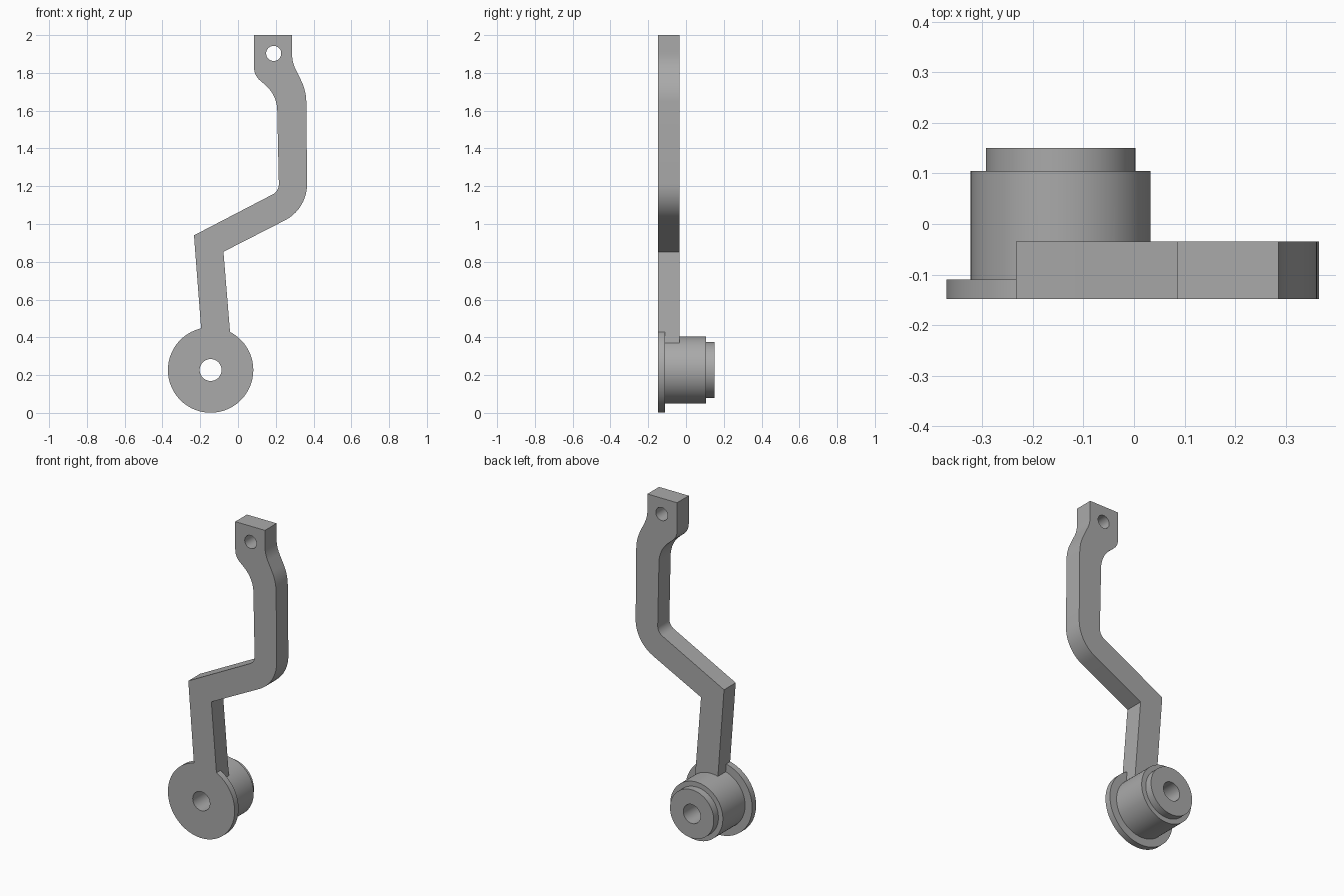
import bpy, bmesh, math
from mathutils import Vector

if "Cube" in bpy.data.objects:
    bpy.data.objects.remove(bpy.data.objects["Cube"], do_unlink=True)

steel = bpy.data.materials.new("plain_grey")
steel.use_nodes = True
GREY = (0.4, 0.4, 0.4, 1)
steel.diffuse_color = GREY
steel.node_tree.nodes["Principled BSDF"].inputs["Base Color"].default_value = GREY

HUB_X, HUB_Z = -0.145, 0.227
FRONT, BACK = -0.148, -0.035


def make_object(name, bm):
    bmesh.ops.recalc_face_normals(bm, faces=bm.faces)
    mesh = bpy.data.meshes.new(name)
    bm.to_mesh(mesh)
    bm.free()
    mesh.materials.append(steel)
    obj = bpy.data.objects.new(name, mesh)
    bpy.context.collection.objects.link(obj)
    return obj


def rounded(corners, steps=10):
    """Outline through (x, z, radius) corners, with a true arc at each rounded one."""
    out = []
    for i, (x, z, r) in enumerate(corners):
        p = Vector((x, z))
        if r == 0:
            out.append(p)
            continue
        a = (Vector(corners[i - 1][:2]) - p).normalized()
        b = (Vector(corners[(i + 1) % len(corners)][:2]) - p).normalized()
        half = a.angle(b) / 2
        centre = p + (a + b).normalized() * (r / math.sin(half))
        start = p + a * (r / math.tan(half)) - centre
        end = p + b * (r / math.tan(half)) - centre
        sweep = math.pi - 2 * half
        for k in range(steps + 1):
            t = k / steps
            out.append(centre + (start * math.sin((1 - t) * sweep)
                                 + end * math.sin(t * sweep)) / math.sin(sweep))
    return out


def plate(name, outline, y0, y1):
    bm = bmesh.new()
    face = bm.faces.new([bm.verts.new((p.x, y0, p.y)) for p in outline])
    moved = bmesh.ops.extrude_face_region(bm, geom=[face])["geom"]
    verts = [v for v in moved if isinstance(v, bmesh.types.BMVert)]
    bmesh.ops.translate(bm, verts=verts, vec=(0, y1 - y0, 0))
    return make_object(name, bm)


def lathe(name, profile, x, z, sides=96):
    """Turn (radius, y) points into a closed solid about an axis along y."""
    bm = bmesh.new()
    rings = []
    for r, y in profile:
        rings.append([bm.verts.new((x + r * math.cos(k * math.tau / sides), y,
                                    z + r * math.sin(k * math.tau / sides)))
                      for k in range(sides)])
    for low, high in zip(rings, rings[1:]):
        for k in range(sides):
            n = (k + 1) % sides
            bm.faces.new((low[k], low[n], high[n], high[k]))
    bm.faces.new(rings[0])
    bm.faces.new(rings[-1])
    return make_object(name, bm)


def combine(target, tool, operation):
    mod = target.modifiers.new(operation.lower(), "BOOLEAN")
    mod.operation, mod.object, mod.solver = operation, tool, "EXACT"
    bpy.ops.object.select_all(action="DESELECT")
    bpy.context.view_layer.objects.active = target
    target.select_set(True)
    bpy.ops.object.modifier_apply(modifier=mod.name)
    bpy.data.objects.remove(tool, do_unlink=True)


# Bent arm, ending inside the hub wall
arm = plate("lever_arm", rounded([
    (-0.187, 0.34, 0), (-0.233, 0.94, 0), (0.217, 1.174, 0.06),
    (0.206, 1.683, 0.18), (0.085, 1.787, 0.09), (0.085, 2.0, 0),
    (0.286, 2.0, 0), (0.286, 1.858, 0.19), (0.361, 1.705, 0.26),
    (0.367, 1.08, 0.215), (-0.077, 0.853, 0), (-0.035, 0.34, 0),
]), FRONT, BACK)

# Stepped hub: flange, barrel and collar
hub = lathe("hub", [(0.226, FRONT), (0.226, -0.11), (0.178, -0.11),
                    (0.178, 0.105), (0.148, 0.105), (0.148, 0.15)], HUB_X, HUB_Z)
combine(arm, hub, "UNION")

# Shaft bore and pin hole
for name, r, x, z in (("bore", 0.058, HUB_X, HUB_Z), ("pin_hole", 0.04, 0.189, 1.903)):
    cutter = lathe(name, [(r, -0.3), (r, 0.3)], x, z, 48)
    cutter.hide_render = True
    combine(arm, cutter, "DIFFERENCE")

bpy.ops.object.shade_smooth_by_angle(angle=math.radians(30))
